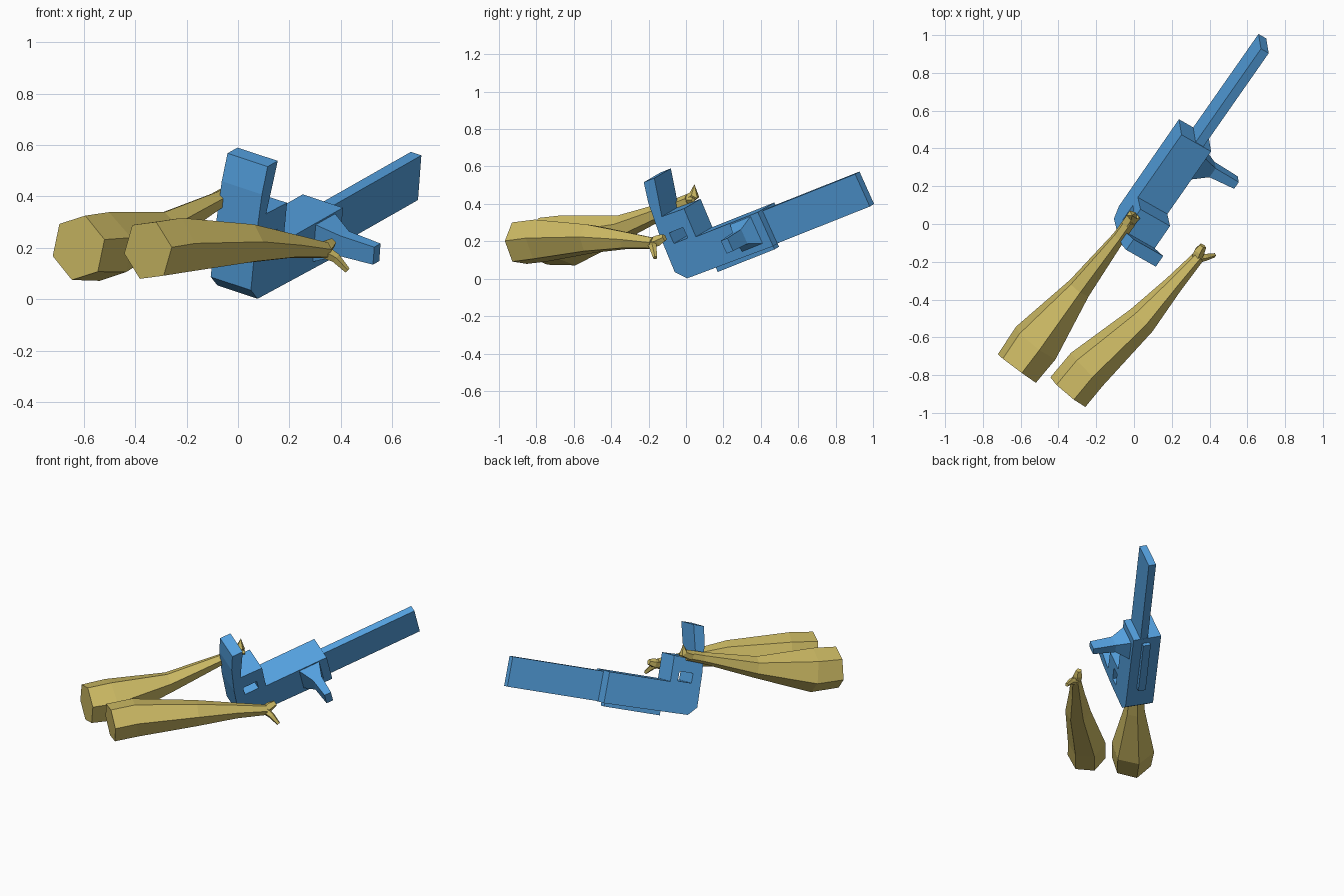
import bpy, bmesh, math
from mathutils import Vector, Matrix

if "Cube" in bpy.data.objects:
    bpy.data.objects.remove(bpy.data.objects["Cube"])

# tilted frame of the saw: forward, right, up
F = Vector((0.545, 0.78, 0.31)).normalized()
R = Vector((0.832, -0.472, -0.276)).normalized()
U = R.cross(F).normalized()
R = F.cross(U)
FRAME = Matrix((F, R, U)).transposed().to_4x4()
FRAME.translation = (0, 0, 0.005)


def material(name, color):
    m = bpy.data.materials.new(name)
    m.diffuse_color = color
    m.use_nodes = True
    m.node_tree.nodes["Principled BSDF"].inputs["Base Color"].default_value = m.diffuse_color
    return m


BLUE = material("saw_blue", (0.09, 0.36, 0.75, 1))
GOLD = material("sleeve_gold", (0.62, 0.50, 0.13, 1))


def finish(name, bm, mat, frame=None):
    bmesh.ops.recalc_face_normals(bm, faces=bm.faces)
    me = bpy.data.meshes.new(name)
    bm.to_mesh(me)
    bm.free()
    ob = bpy.data.objects.new(name, me)
    bpy.context.collection.objects.link(ob)
    if mat:
        me.materials.append(mat)
    if frame:
        ob.matrix_world = frame
    return ob


def loft(name, rings, mat, frame=None):
    bm = bmesh.new()
    loops = [[bm.verts.new(p) for p in ring] for ring in rings]
    n = len(loops[0])
    for a, b in zip(loops, loops[1:]):
        for i in range(n):
            j = (i + 1) % n
            bm.faces.new((a[i], a[j], b[j], b[i]))
    bm.faces.new(loops[0])
    bm.faces.new(loops[-1])
    return finish(name, bm, mat, frame)


def extrude(name, profile, r0, r1, mat=BLUE):
    """Forward/up profile pushed sideways from r0 to r1."""
    return loft(name, [[(f, r, u) for f, u in profile] for r in (r0, r1)], mat, FRAME)


def rect(f0, f1, u0, u1):
    return [(f0, u0), (f1, u0), (f1, u1), (f0, u1)]


# motor housing with rear grip and curved guard
body = extrude("saw_body", [
    (-0.01, 0.055), (0.045, 0), (0.63, -0.01), (0.63, 0.19), (0.205, 0.19),
    (0.21, 0.354), (0.06, 0.358), (0.09, 0.465), (0.117, 0.565),
    (0.045, 0.565), (0.018, 0.455), (-0.002, 0.27)], -0.125, 0.062)
# grip opening
cutter = extrude("grip_cutter", rect(0.06, 0.155, 0.2, 0.262), -0.3, 0.3, None)
cutter.hide_render = True
cutter.hide_viewport = True
cut = body.modifiers.new("grip_opening", 'BOOLEAN')
cut.operation = 'DIFFERENCE'
cut.solver = 'EXACT'
cut.object = cutter

# bar and bottom runner
extrude("guide_bar", rect(0.6, 1.265, -0.008, 0.183), -0.035, 0.014)
extrude("bottom_runner", rect(0.2, 0.59, -0.034, 0.01), -0.05, 0.0)

# tapered side handle
stations = [(0.05, 0.43, 0.58, 0.02, 0.188), (0.15, 0.485, 0.545, 0.06, 0.145),
            (0.3, 0.495, 0.54, 0.065, 0.14)]
loft("side_handle", [[(f, r, u) for f, u in rect(f0, f1, u0, u1)]
                     for r, f0, f1, u0, u1 in stations], BLUE, FRAME)


def limb(name, path, sides=6, turn=0.0):
    """Faceted tube through (x, y, z, radius) stations."""
    pts = [Vector(p[:3]) for p in path]
    rings = []
    for i, p in enumerate(pts):
        d = (pts[min(i + 1, len(pts) - 1)] - pts[max(i - 1, 0)]).normalized()
        side = d.cross(Vector((0, 0, 1))).normalized()
        up = side.cross(d)
        rings.append([p + path[i][3] * (side * math.cos(a) + up * math.sin(a))
                      for a in (turn + k * math.tau / sides for k in range(sides))])
    return loft(name, rings, GOLD)


# arms
limb("left_arm", [(-0.62, -0.765, 0.2, 0.13), (-0.52, -0.63, 0.205, 0.14),
                  (-0.29, -0.34, 0.275, 0.068), (-0.08, -0.07, 0.385, 0.036),
                  (-0.02, 0.015, 0.42, 0.034)], turn=0.25)
limb("right_arm", [(-0.35, -0.89, 0.19, 0.122), (-0.25, -0.77, 0.205, 0.122),
                   (0.04, -0.51, 0.215, 0.083), (0.21, -0.32, 0.205, 0.05),
                   (0.34, -0.175, 0.19, 0.033)], turn=0.1)

# hooked hands: fingers and thumb
limb("left_fingers", [(-0.04, 0.0, 0.415, 0.032), (-0.01, 0.045, 0.445, 0.03),
                      (-0.01, 0.045, 0.505, 0.02)], 5)
limb("left_thumb", [(-0.03, 0.0, 0.42, 0.026), (0.025, 0.04, 0.42, 0.014)], 5)
limb("right_fingers", [(0.33, -0.18, 0.19, 0.03), (0.345, -0.145, 0.205, 0.03),
                       (0.365, -0.115, 0.22, 0.02)], 5)
limb("right_thumb", [(0.335, -0.18, 0.185, 0.027), (0.38, -0.175, 0.16, 0.02),
                     (0.425, -0.165, 0.112, 0.012)], 5)
